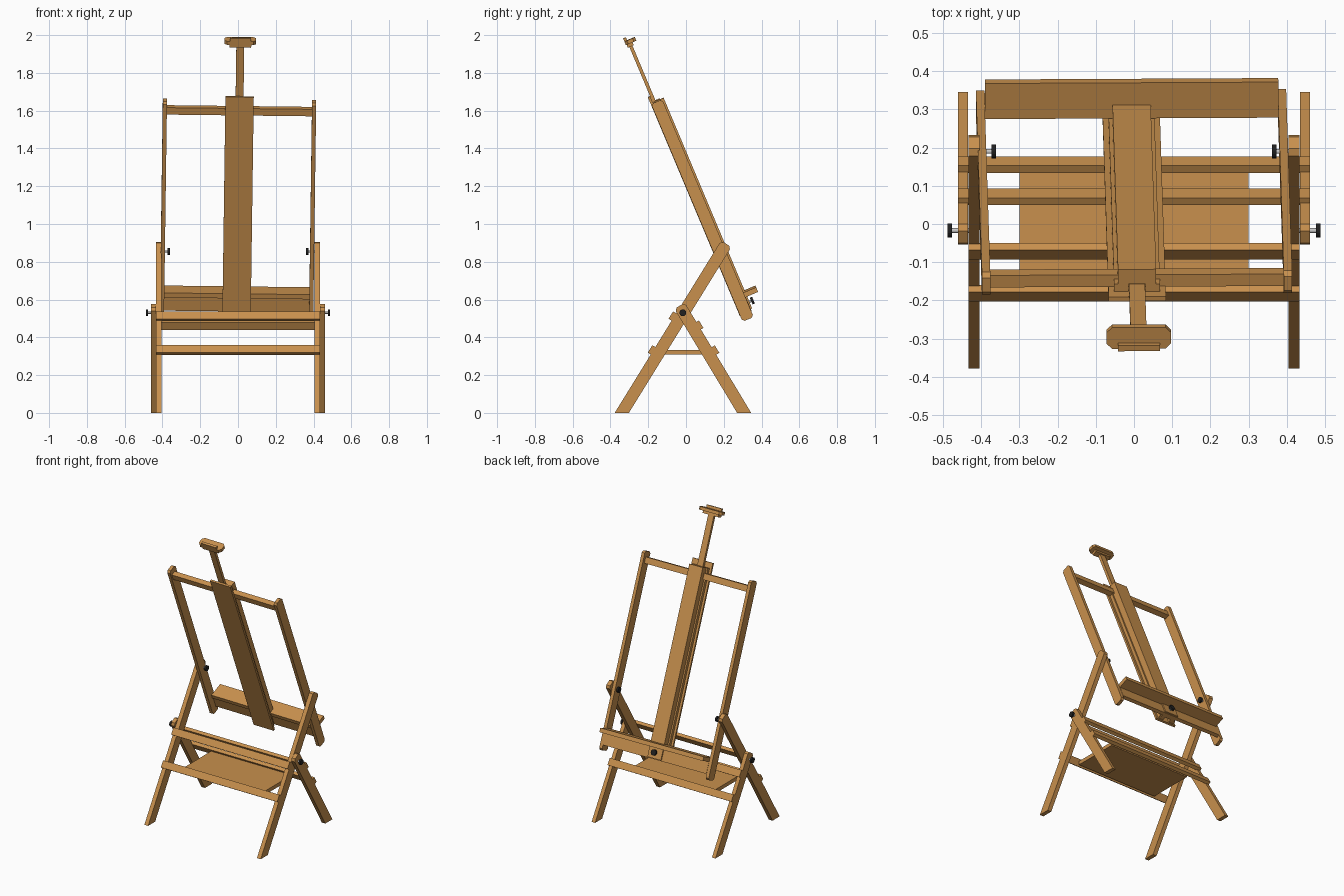
import bpy, bmesh, math
from mathutils import Matrix, Vector

if "Cube" in bpy.data.objects:
    bpy.data.objects.remove(bpy.data.objects["Cube"])


def material(name, rgb):
    m = bpy.data.materials.new(name)
    m.diffuse_color = (*rgb, 1)
    m.use_nodes = True
    m.node_tree.nodes["Principled BSDF"].inputs["Base Color"].default_value = m.diffuse_color
    return m


WOOD = material("wood", (0.58, 0.28, 0.075))
BLACK = material("black_plastic", (0.015, 0.015, 0.015))


def finish(name, bm, mat, matrix=None):
    bmesh.ops.recalc_face_normals(bm, faces=bm.faces)
    if matrix is not None:
        bm.transform(matrix)
    me = bpy.data.meshes.new(name)
    bm.to_mesh(me)
    bm.free()
    ob = bpy.data.objects.new(name, me)
    bpy.context.collection.objects.link(ob)
    if mat:
        me.materials.append(mat)
    return ob


def prism(name, pts, a, b, axis="x", matrix=None, mat=WOOD):
    """Extrude a profile: (y, z) points along x, or (x, y) points along z."""
    bm = bmesh.new()
    rings = []
    for t in (a, b):
        rings.append([bm.verts.new((t, *p) if axis == "x" else (*p, t)) for p in pts])
    bm.faces.new(rings[0])
    bm.faces.new(rings[1])
    for i in range(len(pts)):
        j = (i + 1) % len(pts)
        bm.faces.new((rings[0][i], rings[0][j], rings[1][j], rings[1][i]))
    return finish(name, bm, mat, matrix)


def rect(y0, y1, z0, z1, c=0.0):
    """Rectangle profile with optional cut corners."""
    if c == 0:
        return [(y0, z0), (y1, z0), (y1, z1), (y0, z1)]
    return [(y0 + c, z0), (y1 - c, z0), (y1, z0 + c), (y1, z1 - c),
            (y1 - c, z1), (y0 + c, z1), (y0, z1 - c), (y0, z0 + c)]


def leg_profile(foot_y, top, w=0.064, c=0.014):
    """Slanted leg: flat foot on the floor, cut corners at the top."""
    d = Vector((top[0] - foot_y, top[1])).normalized()
    p = Vector((d.y, -d.x))
    h = w / 2
    fy = h / d.y
    t = Vector(top)
    return [(foot_y - fy, 0), (foot_y + fy, 0), tuple(t + p * h - d * c),
            tuple(t + p * (h - c)), tuple(t - p * (h - c)), tuple(t - p * h - d * c)]


def cyl(name, center, radius, depth, axis="X", mat=BLACK, matrix=None, seg=16):
    rot = Matrix.Rotation(math.pi / 2, 4, "Y" if axis == "X" else "X")
    bm = bmesh.new()
    bmesh.ops.create_cone(bm, cap_ends=True, segments=seg, radius1=radius, radius2=radius,
                          depth=depth, matrix=Matrix.Translation(center) @ rot)
    return finish(name, bm, mat, matrix)


# Leaning frame axes: local y is the backward normal, local z runs up the frame
LEAN = (Matrix.Translation((-0.008, 0.327, 0.5)) @ Matrix.Rotation(math.radians(22.8), 4, "X")
        @ Matrix.Rotation(0.0128, 4, "Y"))

# Crossed legs, frame rails and knobs on both sides
for s, side in ((-1, "left"), (1, "right")):
    prism("long_leg_" + side, leg_profile(-0.34, (0.213, 0.895)), s * 0.405, s * 0.433)
    prism("short_leg_" + side, leg_profile(0.308, (-0.034, 0.567)), s * 0.435, s * 0.461)
    prism("frame_rail_" + side, rect(-0.032, 0.032, 0, 1.25, 0.012),
          s * 0.384, s * 0.406, matrix=LEAN)
    cyl("pivot_bolt_" + side, (s * 0.445, -0.017, 0.53), 0.006, 0.07, mat=None)
    cyl("pivot_knob_" + side, (s * 0.482, -0.017, 0.53), 0.018, 0.012)
    cyl("tilt_bolt_" + side, (s * 0.40, 0.19, 0.855), 0.006, 0.06, mat=None)
    cyl("tilt_knob_" + side, (s * 0.367, 0.19, 0.855), 0.018, 0.012)

# Cross slats lying on the slanted leg faces
long_tilt, short_tilt = -math.atan2(0.553, 0.895), math.atan2(0.342, 0.567)
for name, y, z, tilt, hx in (("front_lower_slat", -0.181, 0.333, long_tilt, 0.433),
                             ("front_upper_slat", -0.071, 0.512, long_tilt, 0.433),
                             ("back_upper_slat", 0.071, 0.464, short_tilt, 0.461),
                             ("back_lower_slat", 0.155, 0.332, short_tilt, 0.461)):
    m = Matrix.Translation((0, y, z)) @ Matrix.Rotation(tilt, 4, "X")
    prism(name, rect(-0.011, 0.011, -0.023, 0.023), -hx, hx, matrix=m)

# Storage shelf between the lower slats
prism("shelf", rect(-0.165, 0.145, 0.308, 0.333), -0.3, 0.3)

# Frame top bar
prism("frame_top_bar", rect(-0.022, 0.012, 1.175, 1.215), -0.39, 0.39, matrix=LEAN)

# Central panel, its raised back board and the sliding mast
prism("panel_front", rect(-0.034, -0.021, 0.03, 1.285), -0.075, 0.075, matrix=LEAN)
prism("panel_back", rect(0.0, 0.042, 0.04, 1.25), -0.05, 0.05, matrix=LEAN)
for s, side in ((-1, "left"), (1, "right")):
    prism("panel_guide_" + side, rect(-0.021, 0.0, 0.04, 1.25), s * 0.022, s * 0.06, matrix=LEAN)
prism("mast", rect(-0.021, -0.003, 0.1, 1.60), -0.021, 0.021, matrix=LEAN)

# Canvas clamp on top of the mast
prism("clamp_head", rect(-0.084, 0.084, -0.034, 0.026, 0.014), 1.585, 1.605, "z", LEAN)
prism("clamp_lip", rect(-0.055, 0.055, -0.034, -0.018), 1.605, 1.622, "z", LEAN)
prism("clamp_block", rect(-0.058, 0.058, -0.03, 0.004), 1.568, 1.585, "z", LEAN)

# Canvas tray with its plate and clamping knob
prism("tray_ledge", rect(0.004, 0.105, 0.113, 0.14), -0.384, 0.384, matrix=LEAN)
prism("tray_plate", rect(0.012, 0.034, 0.035, 0.115), -0.384, 0.384, matrix=LEAN)
cyl("tray_bolt", (0, 0.042, 0.078), 0.006, 0.03, "Y", None, LEAN)
cyl("tray_knob", (0, 0.059, 0.078), 0.019, 0.013, "Y", BLACK, LEAN)
